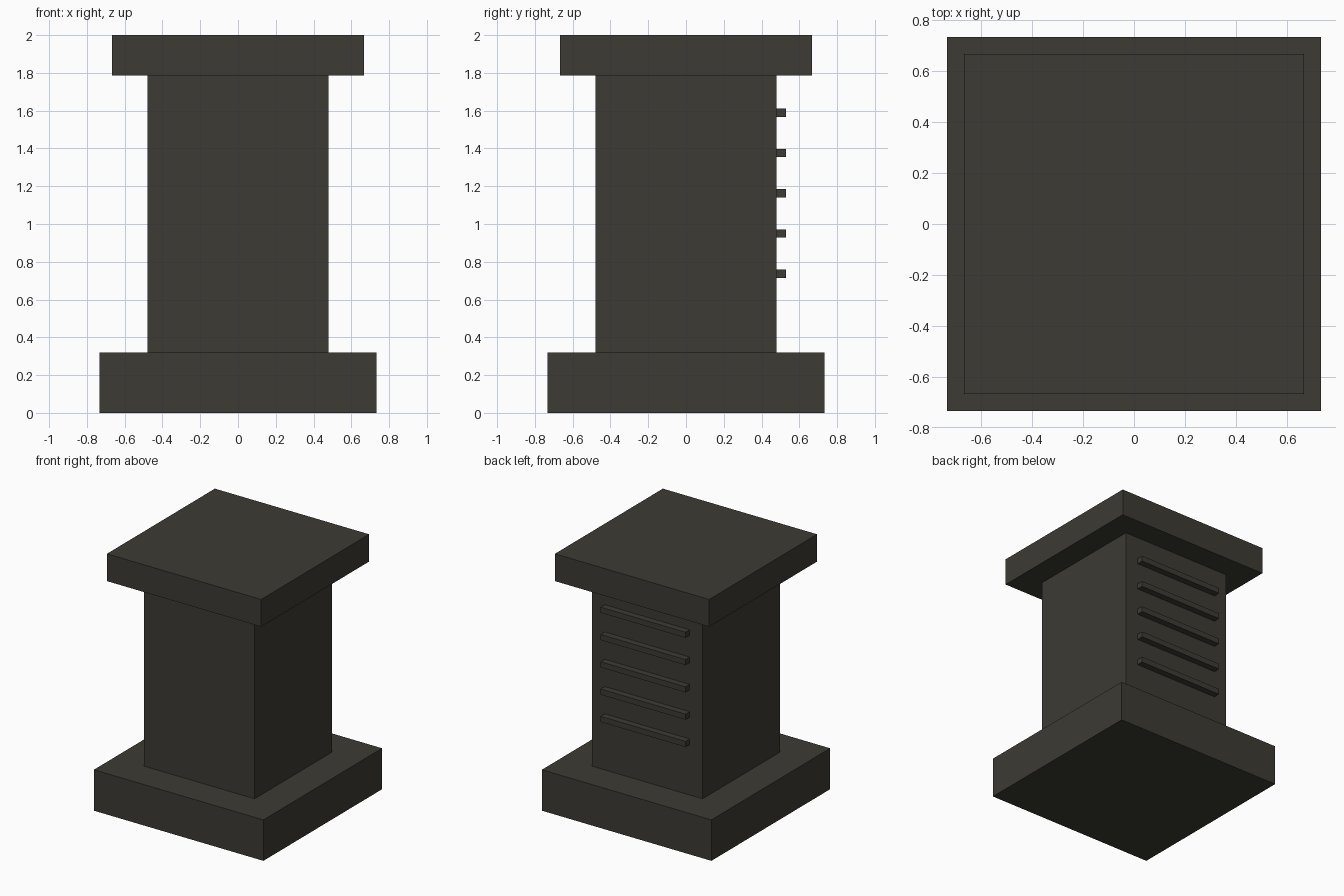
import bpy

if "Cube" in bpy.data.objects:
    bpy.data.objects.remove(bpy.data.objects["Cube"])

# One dark stone colour for everything
stone = bpy.data.materials.new("dark_grey_stone")
stone.diffuse_color = (0.045, 0.043, 0.034, 1.0)
stone.use_nodes = True
stone.node_tree.nodes["Principled BSDF"].inputs["Base Color"].default_value = stone.diffuse_color


def box(name, lo, hi):
    """Axis-aligned box between two corners."""
    center = [(a + b) / 2 for a, b in zip(lo, hi)]
    bpy.ops.mesh.primitive_cube_add(size=1, location=center)
    ob = bpy.context.object
    ob.name = name
    ob.scale = [b - a for a, b in zip(lo, hi)]
    bpy.ops.object.transform_apply(location=False, rotation=False, scale=True)
    ob.data.materials.append(stone)
    return ob


def square_block(name, half, z0, z1):
    return box(name, (-half, -half, z0), (half, half, z1))


# Plinth, shaft and cap
square_block("base_plinth", 0.733, 0.0, 0.32)
square_block("shaft", 0.479, 0.32, 1.787)
square_block("cap", 0.667, 1.787, 2.0)

# Five raised slats on the back face
for i in range(5):
    z = 0.736 + i * 0.2133
    box(f"back_slat_{i + 1}", (-0.367, 0.47, z - 0.022), (0.367, 0.53, z + 0.022))
